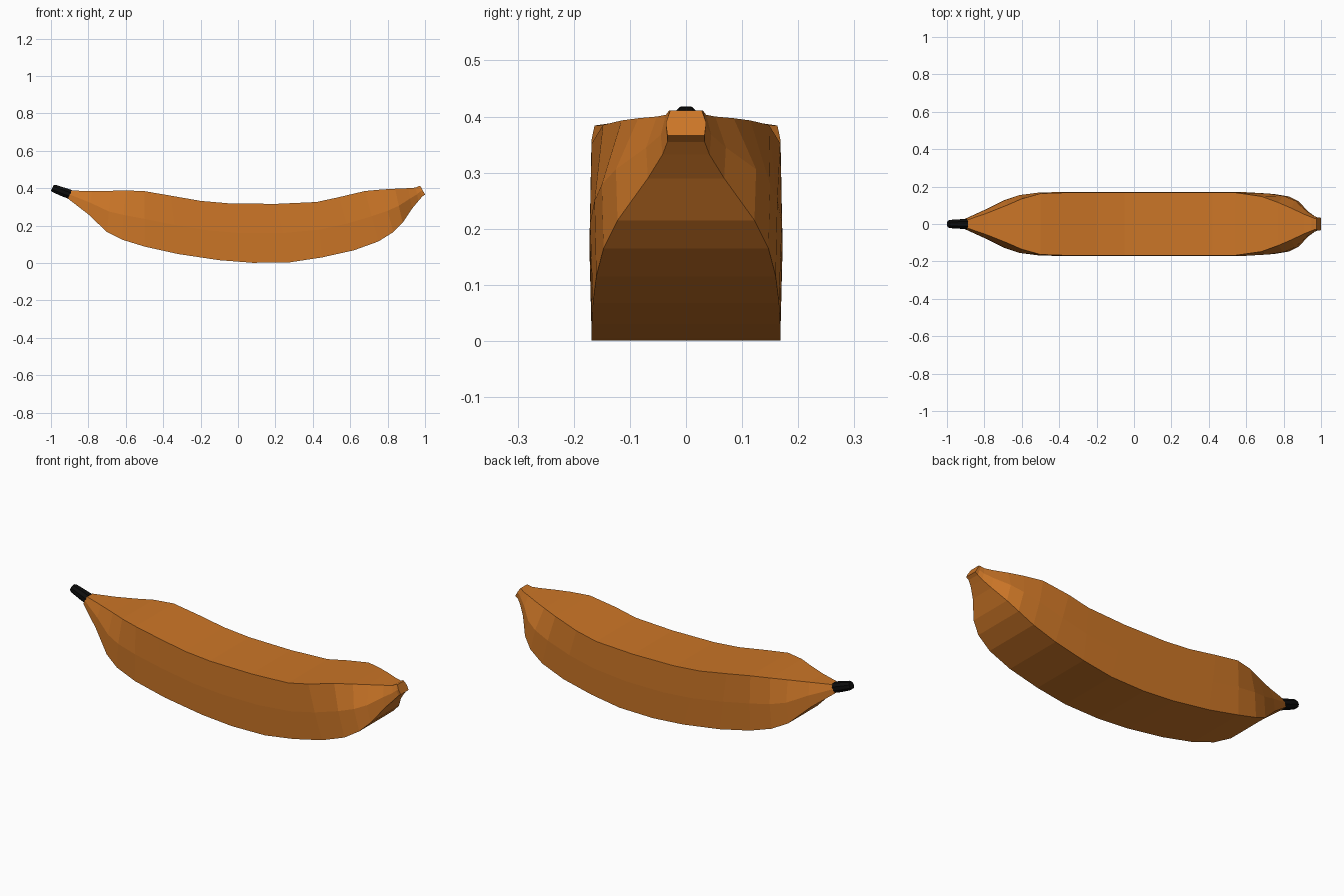
import bpy, bmesh
from mathutils import Vector

cube = bpy.data.objects.get("Cube")
if cube:
    bpy.data.objects.remove(cube, do_unlink=True)


def material(name, rgb, rough):
    m = bpy.data.materials.new(name)
    m.use_nodes = True
    m.diffuse_color = (*rgb, 1)
    b = m.node_tree.nodes["Principled BSDF"]
    b.inputs["Base Color"].default_value = (*rgb, 1)
    b.inputs["Roughness"].default_value = rough
    return m


def ring(bottom, top, profile):
    """Mirrored cross-section; profile runs bottom to top as (height share, half width)."""
    b, t = Vector((bottom[0], 0, bottom[1])), Vector((top[0], 0, top[1]))
    right = [b.lerp(t, h) + Vector((0, -w, 0)) for h, w in profile]
    left = [Vector((p.x, -p.y, p.z)) for p in reversed(right)]
    return right + left


def loft(name, rings, mat):
    """Skin a row of rings and close both ends."""
    bm = bmesh.new()
    rows = [[bm.verts.new(p) for p in r] for r in rings]
    n = len(rows[0])
    for a, b in zip(rows, rows[1:]):
        for i in range(n):
            j = (i + 1) % n
            bm.faces.new((a[i], a[j], b[j], b[i]))
    bm.faces.new(rows[0])
    bm.faces.new(rows[-1])
    bmesh.ops.recalc_face_normals(bm, faces=bm.faces)
    me = bpy.data.meshes.new(name)
    bm.to_mesh(me)
    bm.free()
    me.materials.append(mat)
    ob = bpy.data.objects.new(name, me)
    bpy.context.collection.objects.link(ob)
    return ob


peel = material("orange peel", (0.60, 0.18, 0.02), 0.6)
black = material("black stem", (0.004, 0.004, 0.004), 0.6)

# Fruit body: bottom x, bottom z, top x, top z, bottom half width, top half width
stations = [
    (-.91, .345, -.89, .387, .025, .022),
    (-.80, .26, -.78, .385, .075, .06),
    (-.70, .165, -.68, .386, .125, .10),
    (-.62, .125, -.60, .388, .152, .135),
    (-.50, .088, -.50, .384, .166, .163),
    (-.32, .048, -.36, .360, .168, .168),
    (-.10, .015, -.20, .332, .168, .169),
    (.08, .001, -.05, .319, .168, .169),
    (.28, .004, .20, .316, .168, .169),
    (.45, .030, .42, .326, .168, .169),
    (.62, .068, .54, .352, .166, .168),
    (.75, .115, .68, .385, .160, .148),
    (.83, .165, .77, .393, .147, .115),
    (.88, .215, .84, .397, .122, .085),
    (.93, .290, .91, .400, .068, .052),
    (.965, .332, .95, .403, .042, .036),
    (.985, .355, .965, .411, .033, .030),
    (1.0, .366, .975, .411, .033, .028),
]
loft("fruit_body", [
    ring((bx, bz), (tx, tz), [(0, wb), (.5, max(wb, wt) + .003), (1, wt)])
    for bx, bz, tx, tz, wb, wt in stations], peel)

# Dark stem, eight-sided and tapering to a blunt tip
stem = [((-.905, .343), (-.888, .390), .028),
        ((-.94, .356), (-.925, .402), .025),
        ((-.992, .379), (-.972, .417), .022),
        ((-1.0, .386), (-.985, .418), .017)]
loft("stem", [
    ring(b, t, [(0, w * .5), (.3, w), (.7, w), (1, w * .5)])
    for b, t, w in stem], black)
